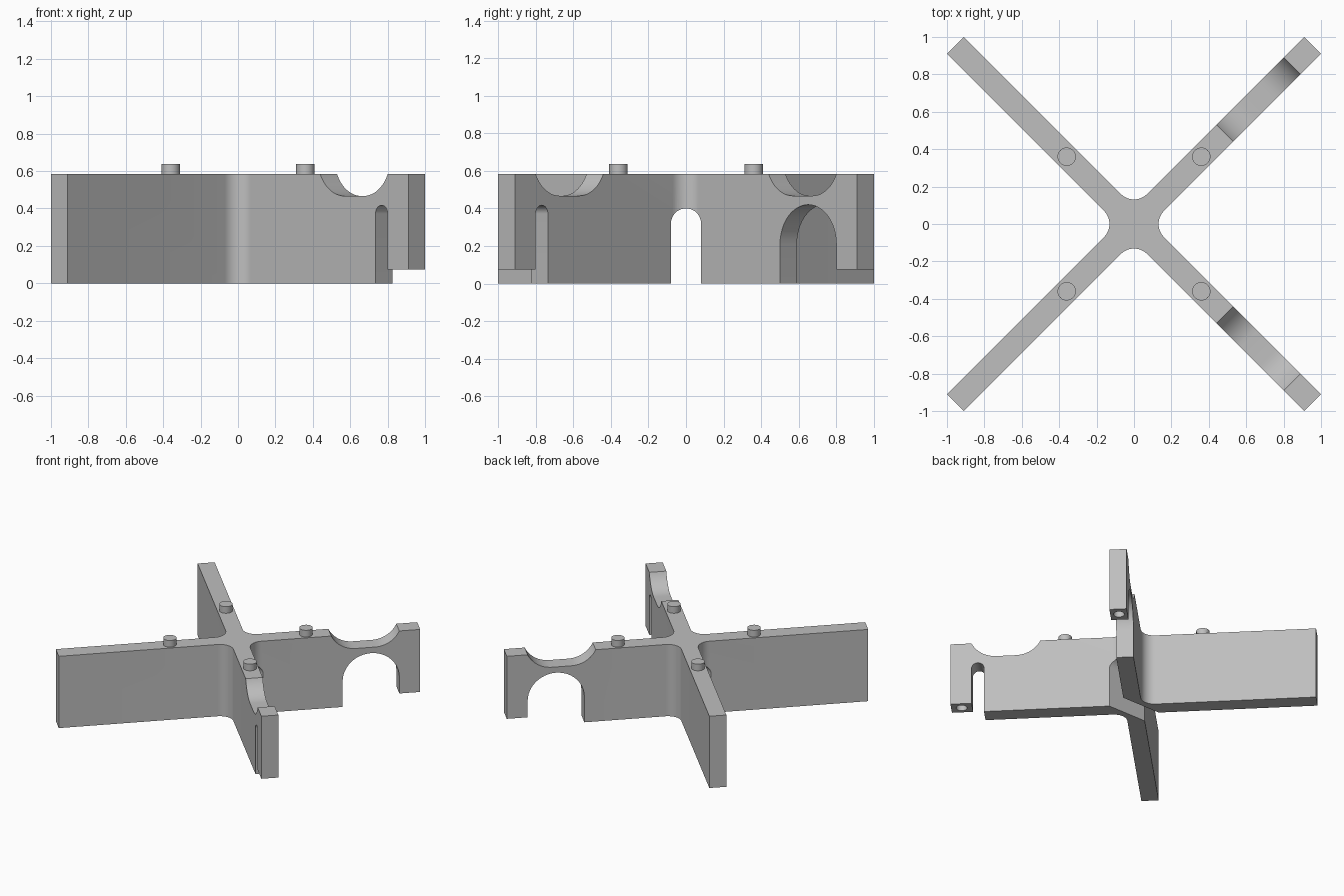
import bpy
import bmesh
import math
from mathutils import Matrix, Vector

if "Cube" in bpy.data.objects:
    bpy.data.objects.remove(bpy.data.objects["Cube"])

HALF_W = 0.0636       # half thickness of an arm
LENGTH = 1.351        # hub centre to arm tip
TOP = 0.583
LEG_BOTTOM = 0.075    # feet of the outer legs
LEG_IN = 1.195        # inner side of the outer legs

grey = bpy.data.materials.new("plain grey")
grey.use_nodes = True
colour = (0.52, 0.52, 0.52, 1)
grey.diffuse_color = colour
grey.node_tree.nodes["Principled BSDF"].inputs["Base Color"].default_value = colour


def prism(name, points, matrix, low, high):
    """Extrude a 2D outline along its local z, then place it."""
    bm = bmesh.new()
    face = bm.faces.new([bm.verts.new((p[0], p[1], low)) for p in points])
    new = bmesh.ops.extrude_face_region(bm, geom=[face])["geom"]
    bmesh.ops.translate(bm, vec=(0, 0, high - low),
                        verts=[v for v in new if isinstance(v, bmesh.types.BMVert)])
    bm.transform(matrix)
    bmesh.ops.recalc_face_normals(bm, faces=bm.faces)
    mesh = bpy.data.meshes.new(name)
    bm.to_mesh(mesh)
    bm.free()
    obj = bpy.data.objects.new(name, mesh)
    bpy.context.collection.objects.link(obj)
    mesh.materials.append(grey)
    return obj


def arc(cx, cy, r, start, end, steps=24):
    angles = [math.radians(start + (end - start) * i / steps) for i in range(steps + 1)]
    return [(cx + r * math.cos(a), cy + r * math.sin(a)) for a in angles]


def cut(target, cutter):
    cutter.hide_render = True
    mod = target.modifiers.new("cut", "BOOLEAN")
    mod.operation = "DIFFERENCE"
    mod.solver = "EXACT"
    mod.object = cutter
    bpy.context.view_layer.objects.active = target
    bpy.ops.object.modifier_apply(modifier=mod.name)
    bpy.data.objects.remove(cutter)


def smooth(obj):
    bpy.ops.object.select_all(action="DESELECT")
    obj.select_set(True)
    bpy.context.view_layer.objects.active = obj
    bpy.ops.object.shade_smooth_by_angle(angle=math.radians(30))


# Cross plan with filleted inner corners
FILLET = 0.1
outline = []
for k in range(4):
    a = 45 + 90 * k
    turn = Matrix.Rotation(math.radians(a), 2)
    outline += [tuple(turn @ Vector((LENGTH, s * HALF_W))) for s in (-1, 1)]
    phi = a + 45
    dist = (HALF_W + FILLET) * math.sqrt(2)
    cx, cy = dist * math.cos(math.radians(phi)), dist * math.sin(math.radians(phi))
    outline += arc(cx, cy, FILLET, phi + 225, phi + 135, 12)
frame = prism("cross_frame", outline, Matrix(), 0, TOP)

# Side profiles of the cuts, as (distance along the arm, height)


def leg_opening(inner, crown):
    r = (LEG_IN - inner) / 2
    return ([(inner, -0.1)] + arc(inner + r, crown - r, r, 180, 0)
            + [(LEG_IN, LEG_BOTTOM), (1.5, LEG_BOTTOM), (1.5, -0.1)])


SCOOP_R, SCOOP_FLOOR, SCOOP_IN = 0.2, 0.467, 0.686
scoop_z = SCOOP_FLOOR + SCOOP_R
reach = math.sqrt(SCOOP_R ** 2 - (scoop_z - TOP) ** 2)
scoop = (arc(SCOOP_IN + reach, scoop_z, SCOOP_R, 180, 270, 16)
         + arc(LEG_IN - reach, scoop_z, SCOOP_R, 270, 360, 16))

upright = Matrix.Rotation(math.pi / 2, 4, "X")
names = ("back_left", "back_right", "front_right", "front_left")
for k, name in enumerate(names):
    turn = Matrix.Rotation(math.radians(45 + 90 * k), 4, "Z")
    # One arm has a wide arch, the others a narrow slot
    opening = leg_opening(0.771, 0.42) if k == 0 else leg_opening(1.103, 0.417)
    cut(frame, prism("opening_cutter", opening, turn @ upright, -0.2, 0.2))
    cut(frame, prism("scoop_cutter", scoop, turn @ upright, -0.2, 0.2))
    # Round socket in the foot
    cut(frame, prism("socket_cutter", arc(1.274, 0, 0.04, 0, 345, 23), turn, 0, 0.175))
    # Locating peg on top
    peg = prism(name + "_peg", arc(0.509, 0, 0.049, 0, 348.75, 31), turn, TOP - 0.02, 0.637)
    smooth(peg)

# Arched passage through the hub from side to side
passage = [(-0.08, -0.1), (0.08, -0.1)] + arc(0, 0.32, 0.08, 0, 180)
side = Matrix.Rotation(math.pi / 2, 4, "Z") @ upright
cut(frame, prism("passage_cutter", passage, side, -0.3, 0.3))
smooth(frame)
